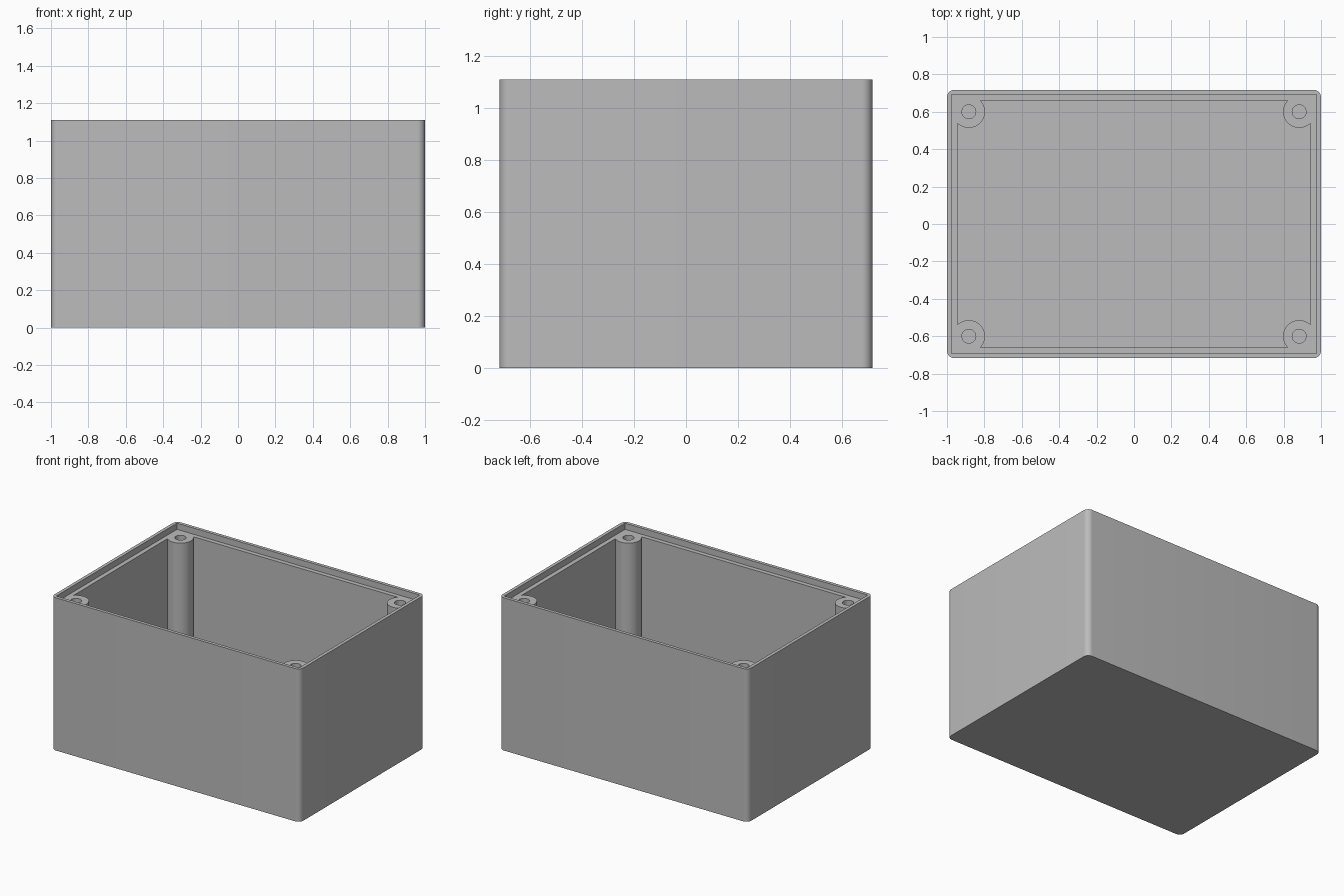
import bpy
import bmesh
from math import pi, cos, sin, acos

cube = bpy.data.objects.get("Cube")
if cube:
    bpy.data.objects.remove(cube, do_unlink=True)

# Overall sizes (half widths in x and y)
HX, HY, HEIGHT = 1.0, 0.717, 1.11
CORNER = 0.04
LIP, WALL = 0.024, 0.056        # thin upper lip, thicker wall below it
LEDGE_Z, FLOOR_Z = HEIGHT - 0.045, 0.055
POST_INSET, POST_R, HOLE_R = 0.117, 0.086, 0.037
HOLE_BOTTOM = 0.4
QUADRANTS = [(1, 1), (-1, 1), (-1, -1), (1, -1)]

grey = bpy.data.materials.new("enclosure grey")
grey.use_nodes = True
colour = (0.5, 0.5, 0.5, 1)
grey.diffuse_color = colour
grey.node_tree.nodes["Principled BSDF"].inputs["Base Color"].default_value = colour


def arc(cx, cy, r, start, end, steps):
    angles = [start + (end - start) * i / steps for i in range(steps + 1)]
    return [(cx + r * cos(a), cy + r * sin(a)) for a in angles]


def four_corners(corner):
    """Mirror one corner's path into all quadrants, keeping the winding."""
    outline = []
    for sx, sy in QUADRANTS:
        path = corner if sx * sy > 0 else corner[::-1]
        outline += [(sx * x, sy * y) for x, y in path]
    return outline


def prism(name, outline, z0, z1):
    bm = bmesh.new()
    face = bm.faces.new([bm.verts.new((x, y, z0)) for x, y in outline])
    top = bmesh.ops.extrude_face_region(bm, geom=[face])["geom"]
    verts = [g for g in top if isinstance(g, bmesh.types.BMVert)]
    bmesh.ops.translate(bm, verts=verts, vec=(0, 0, z1 - z0))
    bmesh.ops.recalc_face_normals(bm, faces=bm.faces)
    mesh = bpy.data.meshes.new(name)
    bm.to_mesh(mesh)
    bm.free()
    mesh.materials.append(grey)
    obj = bpy.data.objects.new(name, mesh)
    bpy.context.collection.objects.link(obj)
    return obj


def cut(target, cutter):
    cutter.hide_render = True
    mod = target.modifiers.new("cut", "BOOLEAN")
    mod.operation, mod.solver, mod.object = "DIFFERENCE", "EXACT", cutter
    bpy.context.view_layer.objects.active = target
    bpy.ops.object.modifier_apply(modifier=mod.name)
    bpy.data.objects.remove(cutter, do_unlink=True)


# Outer body with rounded vertical edges
body = prism("enclosure_box", four_corners(
    arc(HX - CORNER, HY - CORNER, CORNER, 0, pi / 2, 10)), 0, HEIGHT)

# Rebate inside the lip
cut(body, prism("lip_cutter", four_corners([(HX - LIP, HY - LIP)]),
                LEDGE_Z, HEIGHT + 0.1))

# Cavity, whose outline curves around the four corner screw posts
px, py = HX - POST_INSET, HY - POST_INSET
a = acos((POST_INSET - WALL) / POST_R)
cut(body, prism("cavity_cutter", four_corners(
    arc(px, py, POST_R, -a, a - 1.5 * pi, 32)), FLOOR_Z, HEIGHT + 0.1))

# Screw holes down the posts
for sx, sy in QUADRANTS:
    cut(body, prism("hole_cutter", arc(
        sx * px, sy * py, HOLE_R, 0, 2 * pi, 32)[:-1], HOLE_BOTTOM, HEIGHT + 0.1))

# Smooth the rounded surfaces, keep the edges crisp
bpy.ops.object.select_all(action="DESELECT")
body.select_set(True)
bpy.context.view_layer.objects.active = body
bpy.ops.object.shade_smooth_by_angle(angle=pi / 6)
